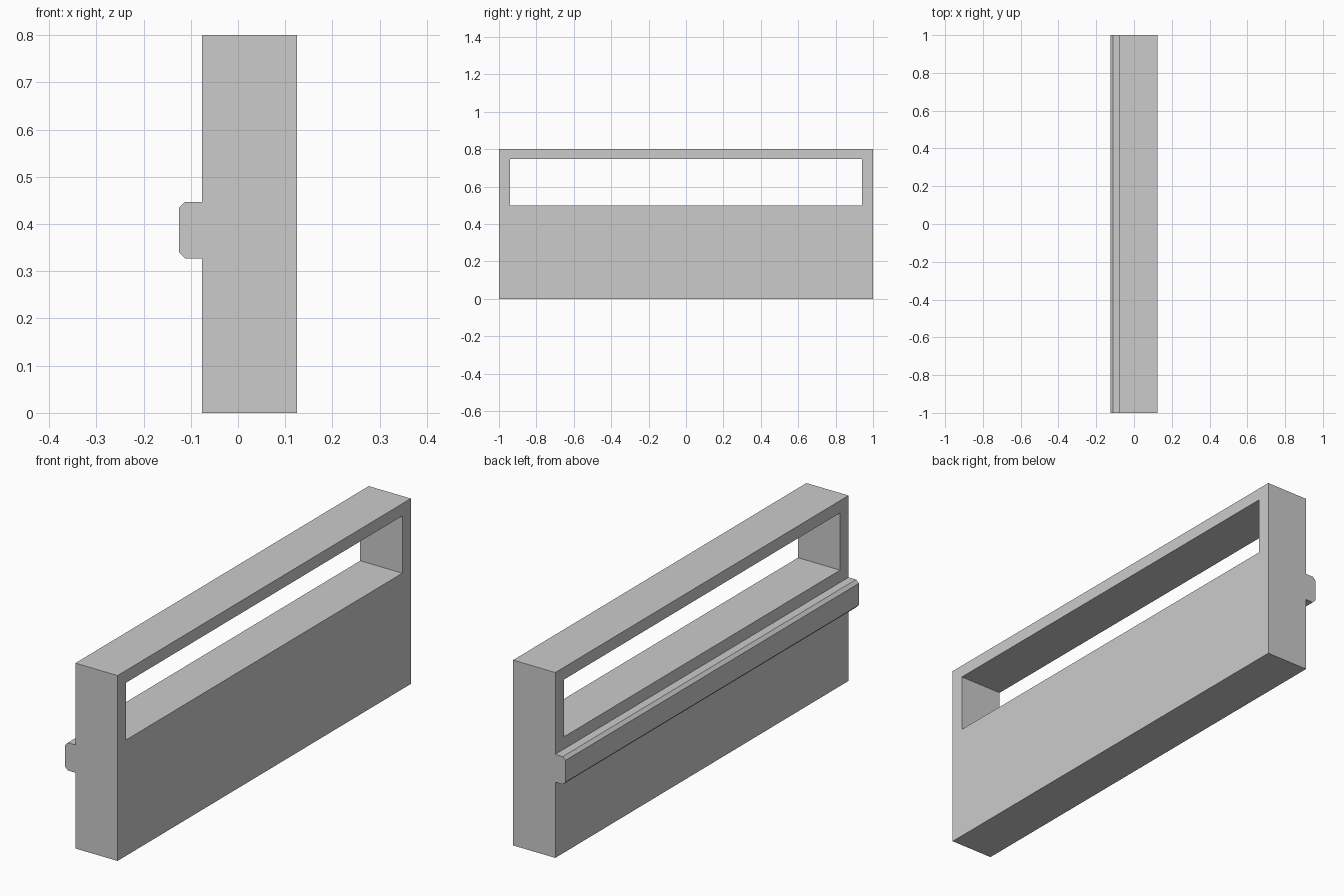
import bpy, bmesh

if "Cube" in bpy.data.objects:
    bpy.data.objects.remove(bpy.data.objects["Cube"])


def make_object(name, bm):
    bmesh.ops.recalc_face_normals(bm, faces=bm.faces)
    mesh = bpy.data.meshes.new(name)
    bm.to_mesh(mesh)
    bm.free()
    obj = bpy.data.objects.new(name, mesh)
    bpy.context.collection.objects.link(obj)
    return obj


def extrude_all(bm, offset):
    res = bmesh.ops.extrude_face_region(bm, geom=bm.faces[:], use_keep_orig=True)
    moved = [g for g in res["geom"] if isinstance(g, bmesh.types.BMVert)]
    bmesh.ops.translate(bm, verts=moved, vec=offset)


def rect(bm, x, y, z0, z1):
    return [bm.verts.new((x, a, b)) for a, b in ((-y, z0), (y, z0), (y, z1), (-y, z1))]


# Wall panel with a long window opening
bm = bmesh.new()
outer = rect(bm, -0.076, 1.0, 0.0, 0.8)
inner = rect(bm, -0.076, 0.942, 0.5, 0.747)
for i in range(4):
    j = (i + 1) % 4
    bm.faces.new((outer[i], outer[j], inner[j], inner[i]))
extrude_all(bm, (0.201, 0, 0))
make_object("wall_panel", bm)

# Rail along the back side with chamfered outer edges
x0, x1, z0, z1, c = -0.125, -0.076, 0.327, 0.447, 0.013
profile = [(x1, z0), (x0 + c, z0), (x0, z0 + c), (x0, z1 - c), (x0 + c, z1), (x1, z1)]
bm = bmesh.new()
bm.faces.new([bm.verts.new((x, -1.0, z)) for x, z in profile])
extrude_all(bm, (0, 2.0, 0))
make_object("bumper_rail", bm)
